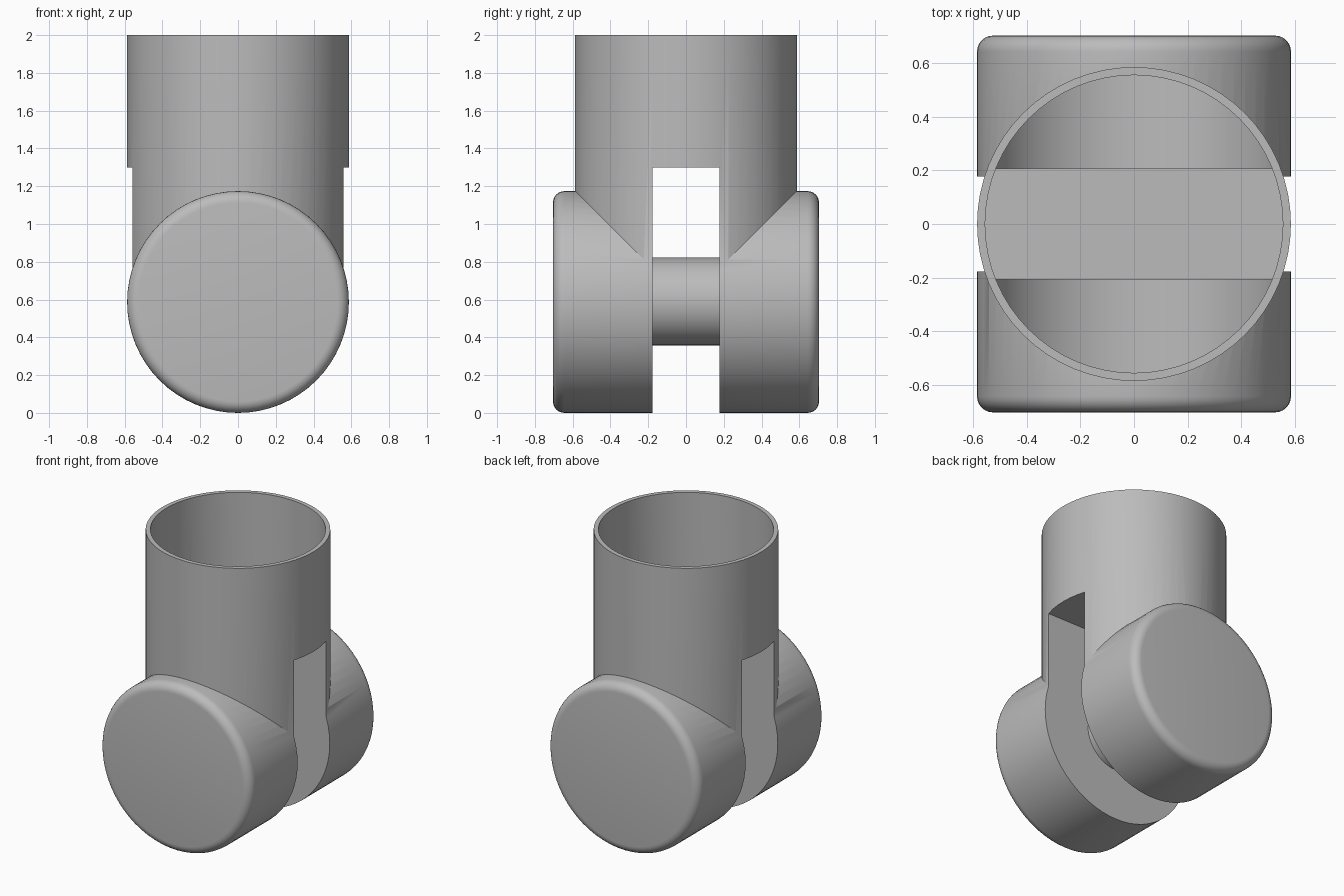
import bpy, math

cube = bpy.data.objects.get("Cube")
if cube:
    bpy.data.objects.remove(cube, do_unlink=True)

R, WALL = 0.587, 0.03        # outer radius, shell thickness
DEPTH = 0.704                # half length of the cross barrel
SLOT, SLOT_TOP = 0.178, 1.3  # slot half width and ceiling height
SIDES = 64

grey = bpy.data.materials.new("plain_grey")
grey.use_nodes = True
colour = (0.5, 0.5, 0.5, 1)
grey.diffuse_color = colour
grey.node_tree.nodes["Principled BSDF"].inputs["Base Color"].default_value = colour


def apply(obj, mod):
    bpy.context.view_layer.objects.active = obj
    bpy.ops.object.modifier_apply(modifier=mod.name)


def cylinder(name, radius, length, centre, along_y=False):
    bpy.ops.mesh.primitive_cylinder_add(vertices=SIDES, radius=radius, depth=length, location=centre)
    obj = bpy.context.object
    obj.name = name
    if along_y:
        obj.rotation_euler.x = math.pi / 2
    bpy.ops.object.transform_apply(location=True, rotation=True, scale=True)
    obj.data.materials.append(grey)
    return obj


def slot_box(half_width, top):
    bpy.ops.mesh.primitive_cube_add(size=1, location=(0, 0, (top - 1) / 2))
    obj = bpy.context.object
    obj.scale = (3, 2 * half_width, top + 1)
    bpy.ops.object.transform_apply(location=True, rotation=True, scale=True)
    obj.data.materials.append(grey)
    return obj


def combine(obj, other, operation):
    mod = obj.modifiers.new("combine", 'BOOLEAN')
    mod.operation, mod.solver, mod.object = operation, 'EXACT', other
    apply(obj, mod)
    bpy.data.objects.remove(other, do_unlink=True)


# Outer form: rounded cross barrel joined to an upright tube
body = cylinder("slotted_joint_body", R, 2 * DEPTH, (0, 0, R), True)
bevel = body.modifiers.new("round_rims", 'BEVEL')
bevel.width, bevel.segments = 0.06, 6
bevel.limit_method, bevel.angle_limit = 'ANGLE', math.radians(40)
apply(body, bevel)
combine(body, cylinder("tube", R - 0.0005, 2 - R, (0, 0, (2 + R) / 2)), 'UNION')
combine(body, slot_box(SLOT, SLOT_TOP), 'DIFFERENCE')

# Hollow interior, leaving walls around the slot
hollow = cylinder("hollow", R - WALL, 2 * (DEPTH - WALL), (0, 0, R), True)
combine(hollow, cylinder("bore", R - WALL - 0.0005, 2.2 - R, (0, 0, (2.2 + R) / 2)), 'UNION')
combine(hollow, slot_box(SLOT + WALL, SLOT_TOP + WALL), 'DIFFERENCE')
combine(body, hollow, 'DIFFERENCE')

# Pin bridging the slot
pin = cylinder("hinge_pin", 0.232, 2 * SLOT + 0.02, (0, 0, R + 0.003), True)

for obj in (body, pin):
    bpy.ops.object.select_all(action='DESELECT')
    obj.select_set(True)
    bpy.context.view_layer.objects.active = obj
    bpy.ops.object.shade_smooth_by_angle(angle=math.radians(30))
